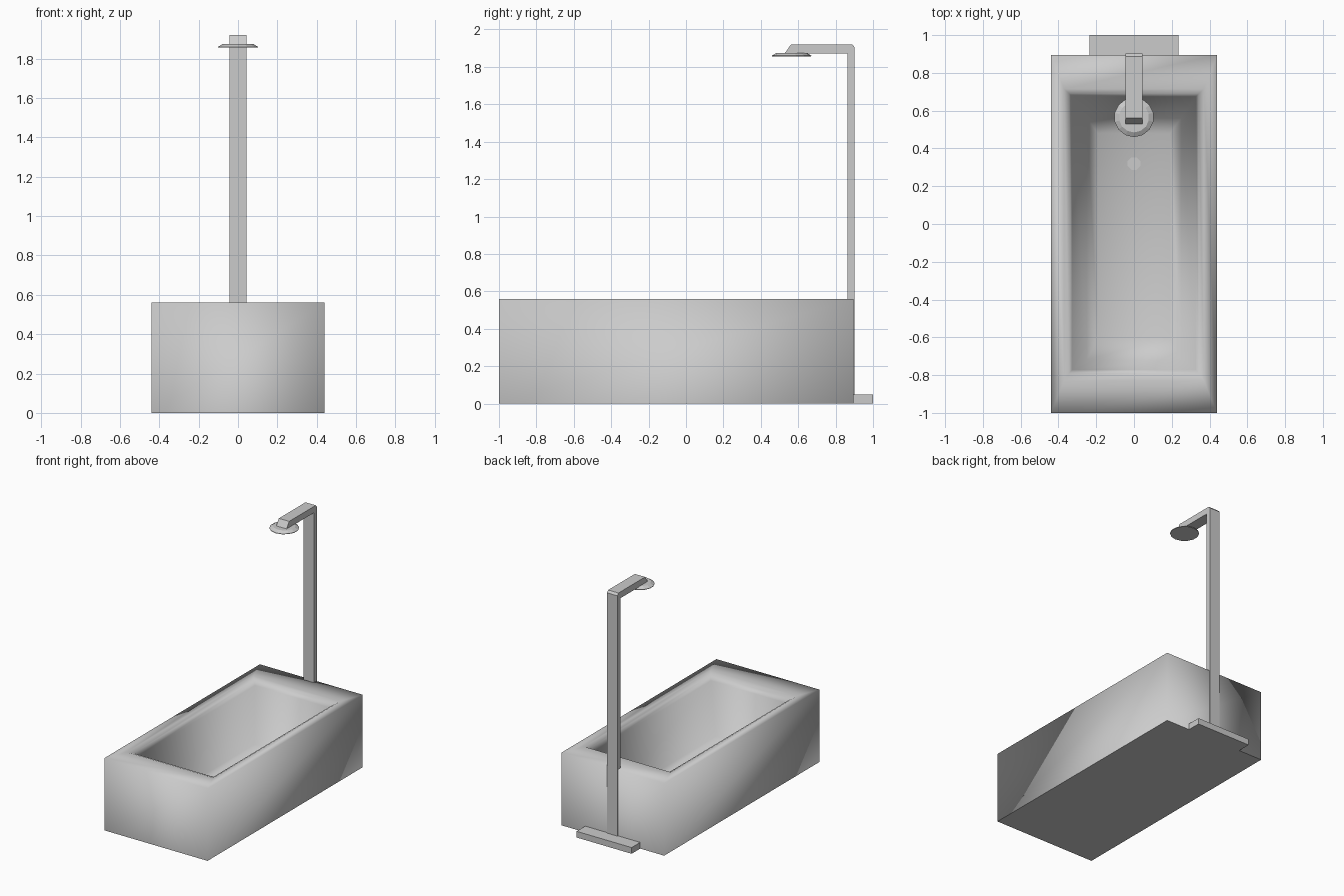
import bpy, bmesh, math

if "Cube" in bpy.data.objects:
    bpy.data.objects.remove(bpy.data.objects["Cube"])


def finish(name, bm, smooth=None):
    bmesh.ops.recalc_face_normals(bm, faces=bm.faces)
    mesh = bpy.data.meshes.new(name)
    bm.to_mesh(mesh)
    bm.free()
    ob = bpy.data.objects.new(name, mesh)
    bpy.context.collection.objects.link(ob)
    if smooth:
        bpy.ops.object.select_all(action='DESELECT')
        ob.select_set(True)
        bpy.context.view_layer.objects.active = ob
        bpy.ops.object.shade_smooth_by_angle(angle=math.radians(smooth))
    return ob


def rect(hx, y0, y1, z):
    return [(hx, y0, z), (hx, y1, z), (-hx, y1, z), (-hx, y0, z)]


def loft(name, loops, smooth=None):
    bm = bmesh.new()
    rings = [[bm.verts.new(p) for p in loop] for loop in loops]
    for a, b in zip(rings, rings[1:]):
        n = len(a)
        for i in range(n):
            bm.faces.new((a[i], a[(i + 1) % n], b[(i + 1) % n], b[i]))
    bm.faces.new(rings[0])
    bm.faces.new(rings[-1])
    return finish(name, bm, smooth)


def circle(r, y, z, n):
    return [(r * math.cos(math.tau * (i + 0.5) / n),
             y + r * math.sin(math.tau * (i + 0.5) / n), z) for i in range(n)]


# Tub: box outside, softly shaded rim, steep basin walls
tub = loft("tub", [rect(*s) for s in [
    (0.44, -1.0, 0.895, 0.0),
    (0.44, -1.0, 0.895, 0.56),
    (0.37, -0.83, 0.715, 0.558),
    (0.343, -0.79, 0.69, 0.543),
    (0.328, -0.772, 0.675, 0.51),
    (0.25, -0.72, 0.56, 0.12),
    (0.19, -0.60, 0.48, 0.07),
]], 95)
for p in tub.data.polygons:
    if p.normal.z < -0.9:
        p.use_smooth = False

# Drain on the basin floor
loft("drain", [circle(0.036, 0.32, z, 8) for z in (0.06, 0.074)])

# Shower post and arm: one bent side profile extruded across x
profile = [(0.863, 0.03), (0.902, 0.03), (0.902, 1.905), (0.887, 1.921),
           (0.562, 1.921), (0.528, 1.872), (0.863, 1.872)]
loft("shower_post_and_arm", [[(x, y, z) for y, z in profile] for x in (-0.044, 0.044)])

# Shower head: faceted flat disc with a sloped upper edge
loft("shower_head", [circle(r, 0.565, z, 14) for r, z in
                     [(0.104, 1.856), (0.105, 1.860), (0.08, 1.875)]])

# Base plate behind the tub
loft("base_plate", [rect(0.235, 0.875, 1.0, z) for z in (0.0, 0.048)])
